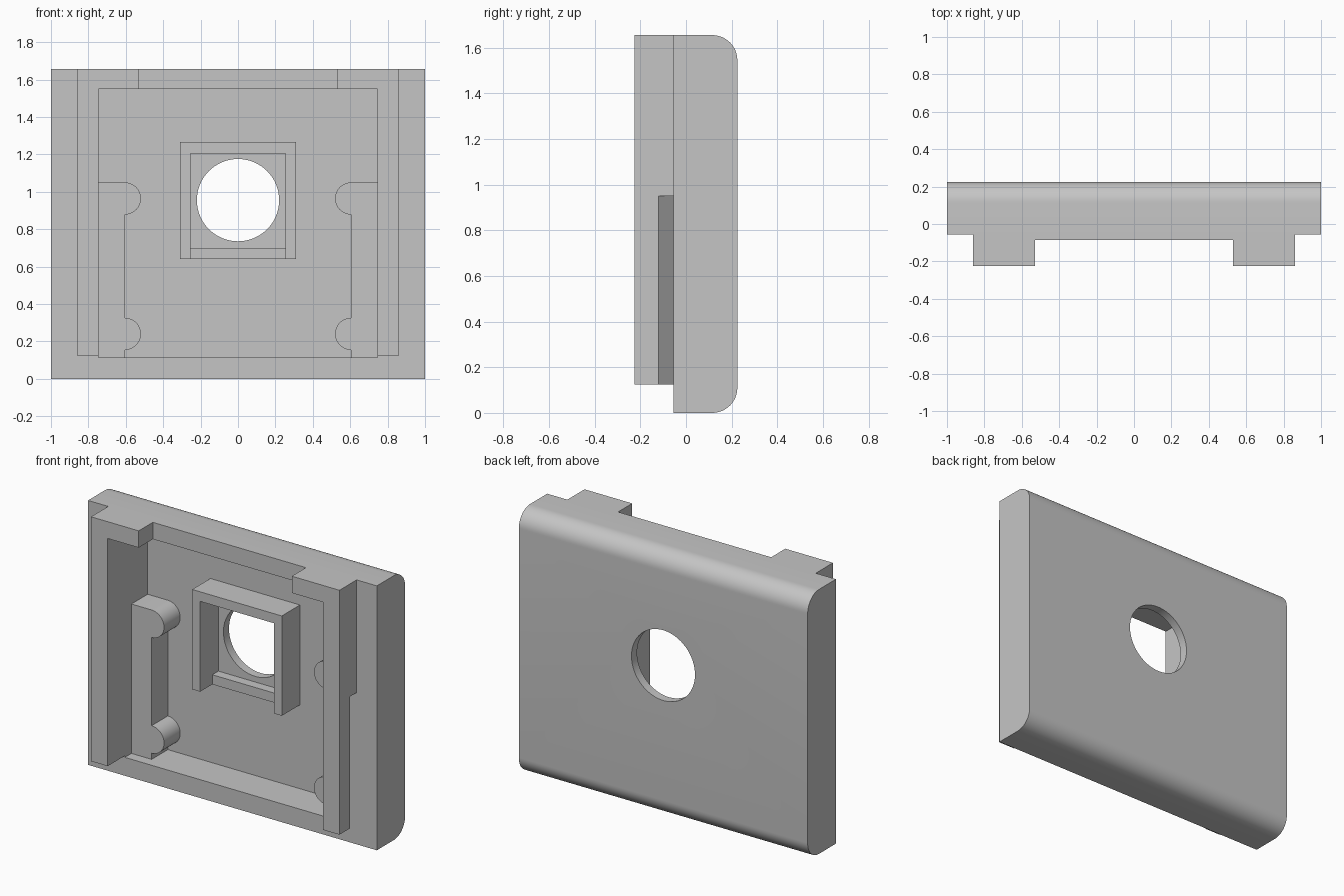
import bpy, bmesh
from math import cos, sin, pi, radians
from mathutils import Vector

cube = bpy.data.objects.get("Cube")
if cube:
    bpy.data.objects.remove(cube, do_unlink=True)

grey = bpy.data.materials.new("plain grey")
grey.use_nodes = True
colour = (0.56, 0.56, 0.56, 1)
grey.diffuse_color = colour
grey.node_tree.nodes["Principled BSDF"].inputs["Base Color"].default_value = colour

FRONT, BACK, FLOOR = -0.055, 0.225, 0.17
TOP, INNER_TOP, INNER_LOW = 1.655, 1.55, 0.115
INNER_X = 0.745


def prism(name, points, axis, start, end):
    """Extrude a closed profile along one axis."""
    place = {"x": lambda a, b: (start, a, b),
             "y": lambda a, b: (a, start, b),
             "z": lambda a, b: (a, b, start)}[axis]
    bm = bmesh.new()
    face = bm.faces.new([bm.verts.new(place(*p)) for p in points])
    grown = bmesh.ops.extrude_face_region(bm, geom=[face])["geom"]
    shift = Vector([end - start if a == axis else 0 for a in "xyz"])
    bmesh.ops.translate(bm, vec=shift, verts=[v for v in grown if isinstance(v, bmesh.types.BMVert)])
    bmesh.ops.recalc_face_normals(bm, faces=bm.faces)
    mesh = bpy.data.meshes.new(name)
    bm.to_mesh(mesh)
    bm.free()
    mesh.materials.append(grey)
    obj = bpy.data.objects.new(name, mesh)
    bpy.context.collection.objects.link(obj)
    return obj


def rect(a0, a1, b0, b1):
    return [(a0, b0), (a1, b0), (a1, b1), (a0, b1)]


def arc(a, b, r, begin, finish, steps):
    angles = [radians(begin + (finish - begin) * i / steps) for i in range(steps + 1)]
    return [(a + r * cos(t), b + r * sin(t)) for t in angles]


def activate(obj):
    bpy.ops.object.select_all(action="DESELECT")
    obj.select_set(True)
    bpy.context.view_layer.objects.active = obj


def cut(obj, cutter):
    mod = obj.modifiers.new("cut", "BOOLEAN")
    mod.operation, mod.solver, mod.object = "DIFFERENCE", "EXACT", cutter
    cutter.hide_render = True
    activate(obj)
    bpy.ops.object.modifier_apply(modifier=mod.name)
    bpy.data.objects.remove(cutter, do_unlink=True)


def smooth(obj):
    activate(obj)
    bpy.ops.object.shade_smooth_by_angle(angle=radians(30))


# Plate with rounded back edges, a front pocket and a round hole
R = 0.11
profile = [(FRONT, 0)] + arc(BACK - R, R, R, -90, 0, 12) + arc(BACK - R, TOP - R, R, 0, 90, 12) + [(FRONT, TOP)]
plate = prism("plate", profile, "x", -1, 1)
cut(plate, prism("pocket_cutter", rect(-INNER_X, INNER_X, INNER_LOW, INNER_TOP), "y", -0.5, FLOOR))
cut(plate, prism("hole_cutter", arc(0, 0.955, 0.22, 0, 354.375, 63), "y", 0, 0.5))
smooth(plate)

# Raised lip between the rails
prism("top_lip", rect(-0.53, 0.53, INNER_TOP, TOP), "y", -0.085, FRONT)

# Side rails with a tab at the top and an undercut lower outer edge
rail = prism("side_rails", [(INNER_X, 0.125), (0.86, 0.125), (0.86, TOP), (0.53, TOP),
                            (0.53, INNER_TOP), (INNER_X, INNER_TOP)], "y", -0.225, FRONT)
cut(rail, prism("undercut_cutter", [(0.87, -0.13), (0.87, -0.045), (0.785, -0.045)], "z", 0.05, 0.95))
rail.modifiers.new("mirror", "MIRROR")

# Side clips with two rounded bumps
CX, CR = 0.605, 0.086
clip_profile = ([(INNER_X, INNER_LOW), (INNER_X, 1.05)]
                + arc(CX, 0.964, CR, 90, 270, 20)
                + arc(CX, 0.24, CR, 90, 270, 20)
                + [(CX, INNER_LOW)])
clip = prism("side_clips", clip_profile, "y", 0.01, FLOOR)
smooth(clip)
clip.modifiers.new("mirror", "MIRROR")

# Square frame around the hole, with a lower bottom bar
W, H, LOW, HIGH = 0.255, 0.31, 0.64, 1.265
prism("hole_frame", [(-H, LOW), (-H, HIGH), (H, HIGH), (H, LOW),
                     (W, LOW), (W, 1.205), (-W, 1.205), (-W, LOW)], "y", -0.01, FLOOR)
prism("frame_bottom_bar", rect(-W, W, LOW, 0.70), "y", 0.11, FLOOR)
